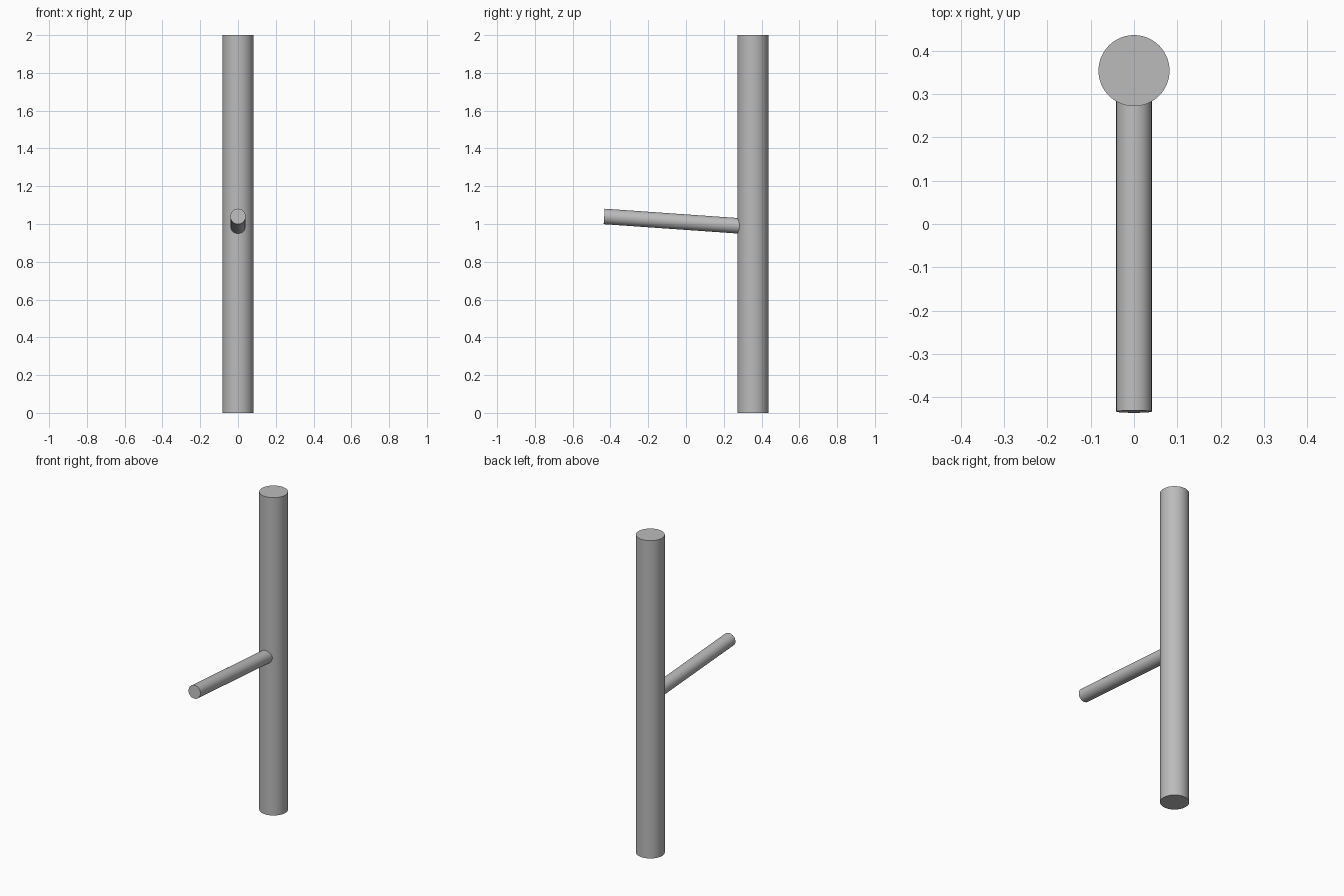
import bpy
from mathutils import Vector

cube = bpy.data.objects.get("Cube")
if cube:
    bpy.data.objects.remove(cube, do_unlink=True)

# Single plain grey finish
grey = bpy.data.materials.new("plain grey")
grey.use_nodes = True
colour = (0.5, 0.5, 0.5, 1)
grey.diffuse_color = colour
grey.node_tree.nodes["Principled BSDF"].inputs["Base Color"].default_value = colour


def rod(name, start, end, radius):
    """Capped smooth cylinder running between two points."""
    start, end = Vector(start), Vector(end)
    axis = end - start
    bpy.ops.mesh.primitive_cylinder_add(
        vertices=64, radius=radius, depth=axis.length, location=(start + end) / 2)
    obj = bpy.context.object
    obj.name = name
    obj.rotation_euler = axis.to_track_quat("Z", "Y").to_euler()
    obj.data.materials.append(grey)
    bpy.ops.object.shade_smooth_by_angle()
    return obj


POST_Y = 0.354

# Upright post
rod("post", (0, POST_Y, 0), (0, POST_Y, 2), 0.082)

# Slightly raised peg, rooted inside the post
rod("peg", (0, POST_Y, 0.985), (0, -0.433, 1.04), 0.041)
